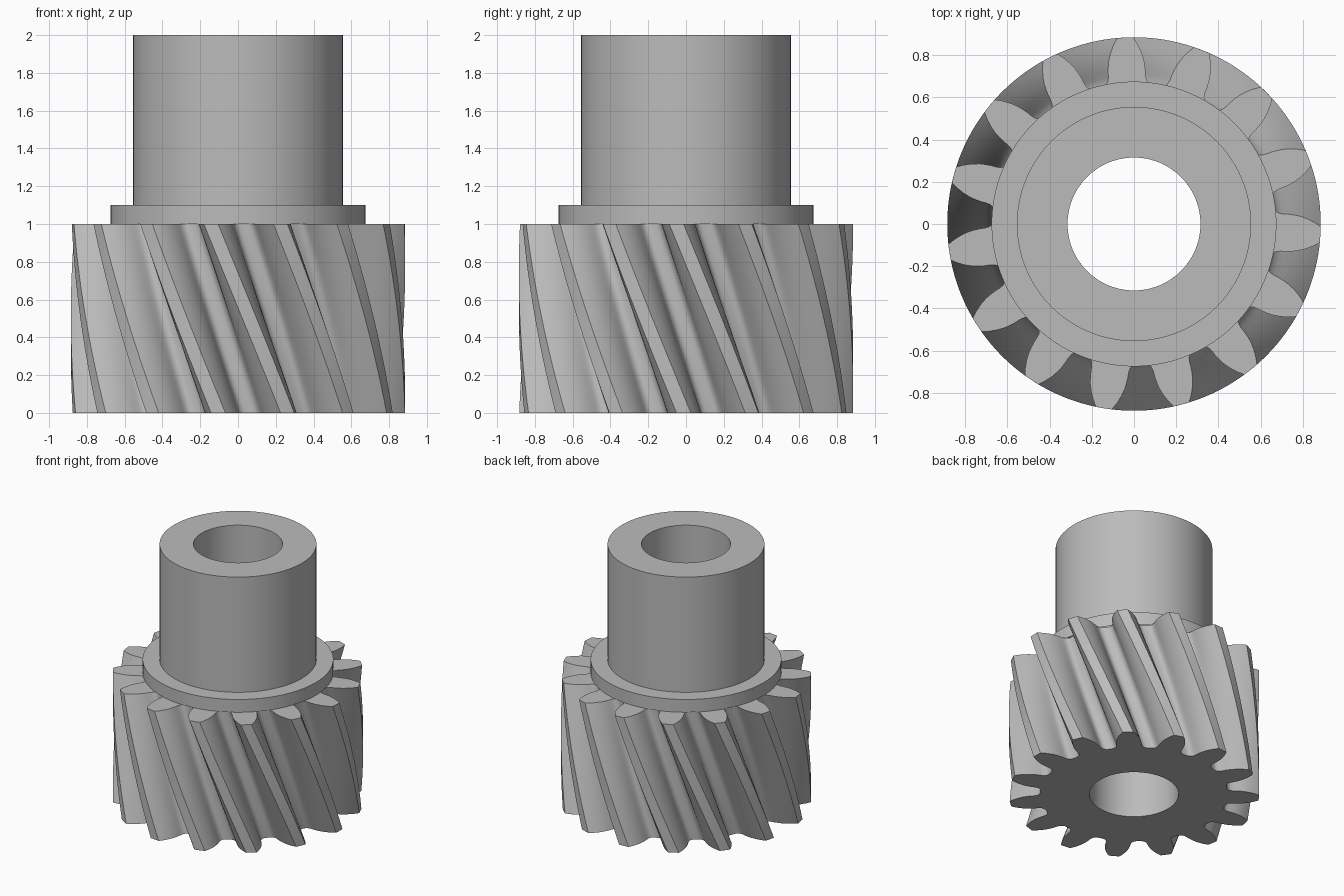
import bpy, bmesh, math

cube = bpy.data.objects.get("Cube")
if cube:
    bpy.data.objects.remove(cube)

TEETH, BORE, LEVELS = 15, 0.315, 28
PITCH = math.tau / TEETH
TOP_ANGLE = math.radians(92.7)     # a tooth centre on the upper face
TWIST = math.radians(26.5)         # helix turn over the gear height

steel = bpy.data.materials.new("steel_grey")
steel.use_nodes = True
GREY = (0.5, 0.5, 0.5, 1)
steel.diffuse_color = GREY
steel.node_tree.nodes["Principled BSDF"].inputs["Base Color"].default_value = GREY


def ring(bm, points, z, turn=0):
    """Ring of vertices from (radius, angle) pairs."""
    return [bm.verts.new((r * math.cos(a + turn), r * math.sin(a + turn), z))
            for r, a in points]


def bridge(bm, first, second):
    n = len(first)
    for i in range(n):
        j = (i + 1) % n
        bm.faces.new((first[i], first[j], second[j], second[i]))


def finish(bm, name):
    bmesh.ops.recalc_face_normals(bm, faces=bm.faces)
    mesh = bpy.data.meshes.new(name)
    bm.to_mesh(mesh)
    bm.free()
    mesh.materials.append(steel)
    obj = bpy.data.objects.new(name, mesh)
    bpy.context.collection.objects.link(obj)
    bpy.ops.object.select_all(action='DESELECT')
    obj.select_set(True)
    bpy.context.view_layer.objects.active = obj
    bpy.ops.object.shade_smooth_by_angle(angle=math.radians(32))
    return obj


# One flank from root to tip: radius and half angle of the tooth
flank = [(0.664, 0.185), (0.667, 0.165), (0.674, 0.148), (0.686, 0.134),
         (0.705, 0.126), (0.73, 0.122), (0.76, 0.114), (0.786, 0.105),
         (0.82, 0.088), (0.855, 0.066), (0.885, 0.043)]
tooth = [(r, -a) for r, a in flank] + [(0.885, 0)] + [(r, a) for r, a in reversed(flank)]
outline = [(r, a + k * PITCH) for k in range(TEETH) for r, a in tooth]
bore = [(BORE, math.tau * i / len(outline) - PITCH / 2) for i in range(len(outline))]

# Helical gear with a through bore
bm = bmesh.new()
outer, inner = [], []
for level in range(LEVELS + 1):
    z = level / LEVELS
    turn = TOP_ANGLE + TWIST * (1 - z)
    outer.append(ring(bm, outline, z, turn))
    inner.append(ring(bm, bore, z, turn))
for i in range(LEVELS):
    bridge(bm, outer[i], outer[i + 1])
    bridge(bm, inner[i + 1], inner[i])
bridge(bm, inner[0], outer[0])
bridge(bm, outer[-1], inner[-1])
finish(bm, "helical_gear")

# Collar and hub turned from one profile, open where they sit on the gear
SIDES = 128
bm = bmesh.new()
profile = [(0.675, 1), (0.675, 1.1), (0.555, 1.1), (0.555, 2), (BORE, 2), (BORE, 1)]
rings = [ring(bm, [(r, math.tau * i / SIDES) for i in range(SIDES)], z) for r, z in profile]
for a, b in zip(rings, rings[1:]):
    bridge(bm, a, b)
finish(bm, "collar_and_hub")
